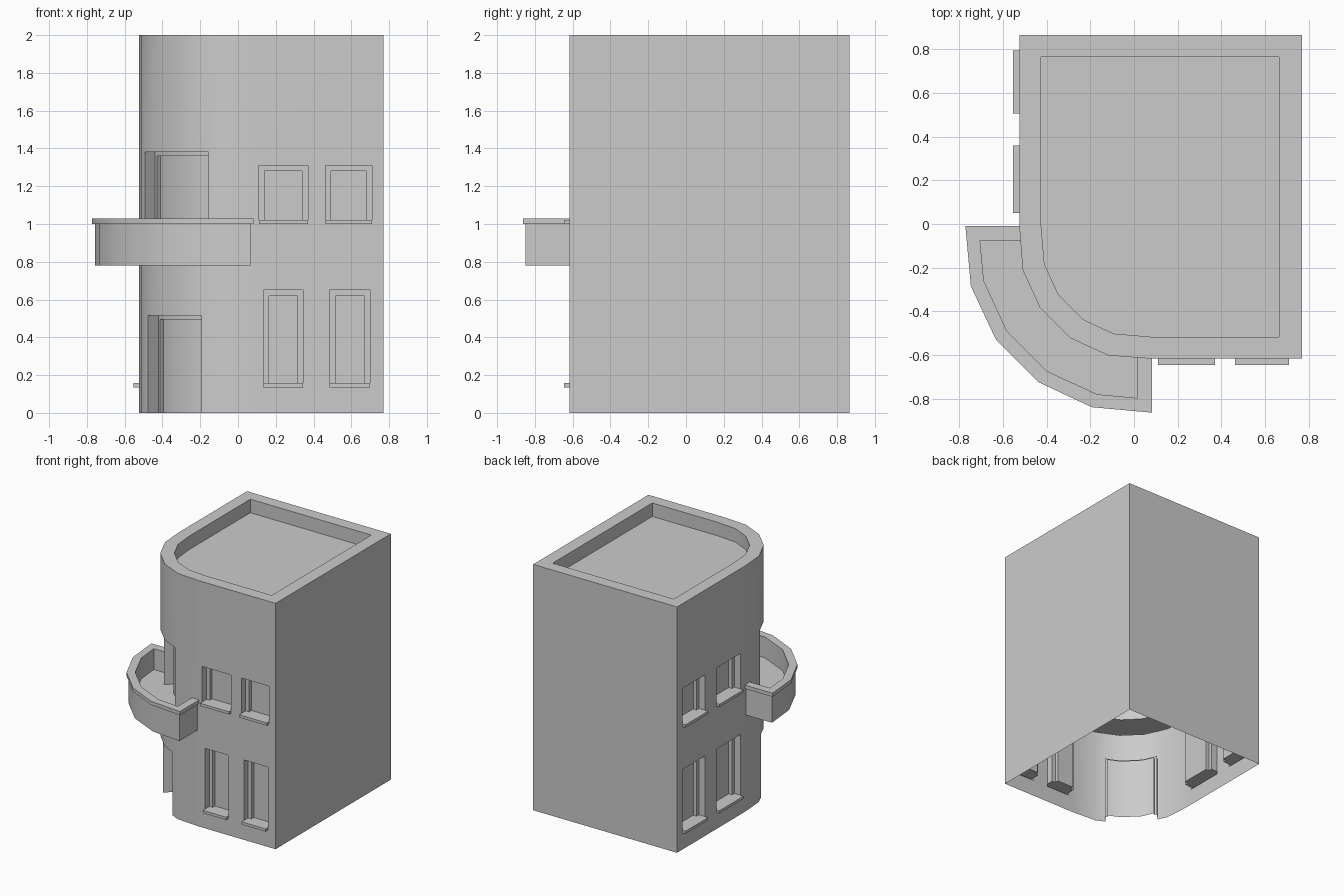
import bpy, bmesh

if "Cube" in bpy.data.objects:
    bpy.data.objects.remove(bpy.data.objects["Cube"])


def prism(name, pts, z0, z1):
    bm = bmesh.new()
    face = bm.faces.new([bm.verts.new((x, y, z0)) for x, y in pts])
    ext = bmesh.ops.extrude_face_region(bm, geom=[face])["geom"]
    for v in ext:
        if isinstance(v, bmesh.types.BMVert):
            v.co.z = z1
    bmesh.ops.recalc_face_normals(bm, faces=bm.faces)
    me = bpy.data.meshes.new(name)
    bm.to_mesh(me)
    bm.free()
    ob = bpy.data.objects.new(name, me)
    bpy.context.collection.objects.link(ob)
    return ob


def box(name, x0, x1, y0, y1, z0, z1):
    return prism(name, [(x0, y0), (x1, y0), (x1, y1), (x0, y1)], z0, z1)


def combine(target, other, op):
    mod = target.modifiers.new("bool", "BOOLEAN")
    mod.operation, mod.solver, mod.object = op, "EXACT", other
    bpy.context.view_layer.objects.active = target
    bpy.ops.object.modifier_apply(modifier=mod.name)
    bpy.data.objects.remove(other)


def arc(*half):
    # mirror half of the round corner across its diagonal
    return list(half) + [(y + 0.092, x - 0.092) for x, y in reversed(half)]


def lerp(a, b, t):
    return (a[0] + (b[0] - a[0]) * t, a[1] + (b[1] - a[1]) * t)


XL, XR, YF, YB = -0.525, 0.77, -0.617, 0.865
outer = arc((XL, -0.01), (-0.51, -0.21), (-0.43, -0.385))
inner = arc((-0.425, -0.01), (-0.41, -0.185), (-0.345, -0.325))

# Main block with sunken roof
house = prism("building", outer + [(XR, YF), (XR, YB), (XL, YB)], 0, 2)
combine(house, prism("roof_cut", inner + [(0.665, -0.517), (0.665, 0.765), (-0.425, 0.765)],
                     1.89, 2.1), "DIFFERENCE")

# Balcony: body, overhanging rim and hollow
balcony = prism("balcony", arc((-0.2, -0.025), (-0.757, -0.025), (-0.732, -0.28), (-0.62, -0.522)),
                0.78, 1.0)
combine(balcony, prism("rim", arc((-0.2, -0.01), (-0.772, -0.01), (-0.747, -0.285), (-0.632, -0.53)),
                       1.0, 1.03), "UNION")
combine(balcony, prism("hollow", arc((-0.2, -0.075), (-0.705, -0.075), (-0.688, -0.26), (-0.582, -0.49)),
                       0.86, 1.1), "DIFFERENCE")
combine(house, balcony, "UNION")


# Doors in the round corner: two stepped recesses following the wall
def door_cut(w, depth, z0, z1):
    p = [lerp(a, b, depth / 0.1) for a, b in zip(outer, inner)]

    def along(q):
        return (q[0] - q[1] - 0.092) / 2 ** 0.5
    a, b = along(p[1]), along(p[2])
    e = lerp(p[1], p[2], (-w - a) / (b - a))
    out = (e[0] - 0.14, e[1] - 0.14)
    combine(house, prism("door_cut", arc(out, e, p[2]), z0, z1), "DIFFERENCE")


for w, z0, z1 in ((0.2, -0.1, 0.515), (0.237, 0.86, 1.38)):
    door_cut(w, 0.07, z0, z1)
    door_cut(w - 0.02, 0.095, z0, z1 - 0.02)


# Windows: stepped recess plus projecting sill
def window(front, a, b, z0, z1):
    def part(a, b, d0, d1, z0, z1):
        if front:
            return box("part", a, b, YF + d0, YF + d1, z0, z1)
        return box("part", XL + d0, XL + d1, a, b, z0, z1)
    combine(house, part(a, b, -0.1, 0.055, z0 + 0.022, z1), "DIFFERENCE")
    combine(house, part(a + 0.03, b - 0.03, -0.1, 0.085, z0 + 0.022, z1 - 0.03), "DIFFERENCE")
    combine(house, part(a, b, -0.028, 0.03, z0, z0 + 0.022), "UNION")


for a, b in ((0.11, 0.37), (0.463, 0.71)):
    window(True, a, b, 1.0, 1.31)
for a, b in ((0.135, 0.345), (0.485, 0.7)):
    window(True, a, b, 0.135, 0.65)
for a, b in ((0.05, 0.36), (0.505, 0.795)):
    window(False, a, b, 1.0, 1.31)
    window(False, a, b, 0.135, 0.65)

# Open underside: the building is a shell
bm = bmesh.new()
bm.from_mesh(house.data)
floor = [f for f in bm.faces if all(abs(v.co.z) < 1e-4 for v in f.verts)]
bmesh.ops.delete(bm, geom=floor, context="FACES")
bm.to_mesh(house.data)
bm.free()

bpy.ops.object.select_all(action="DESELECT")
house.select_set(True)
bpy.context.view_layer.objects.active = house
bpy.ops.object.shade_smooth_by_angle(angle=0.5)
